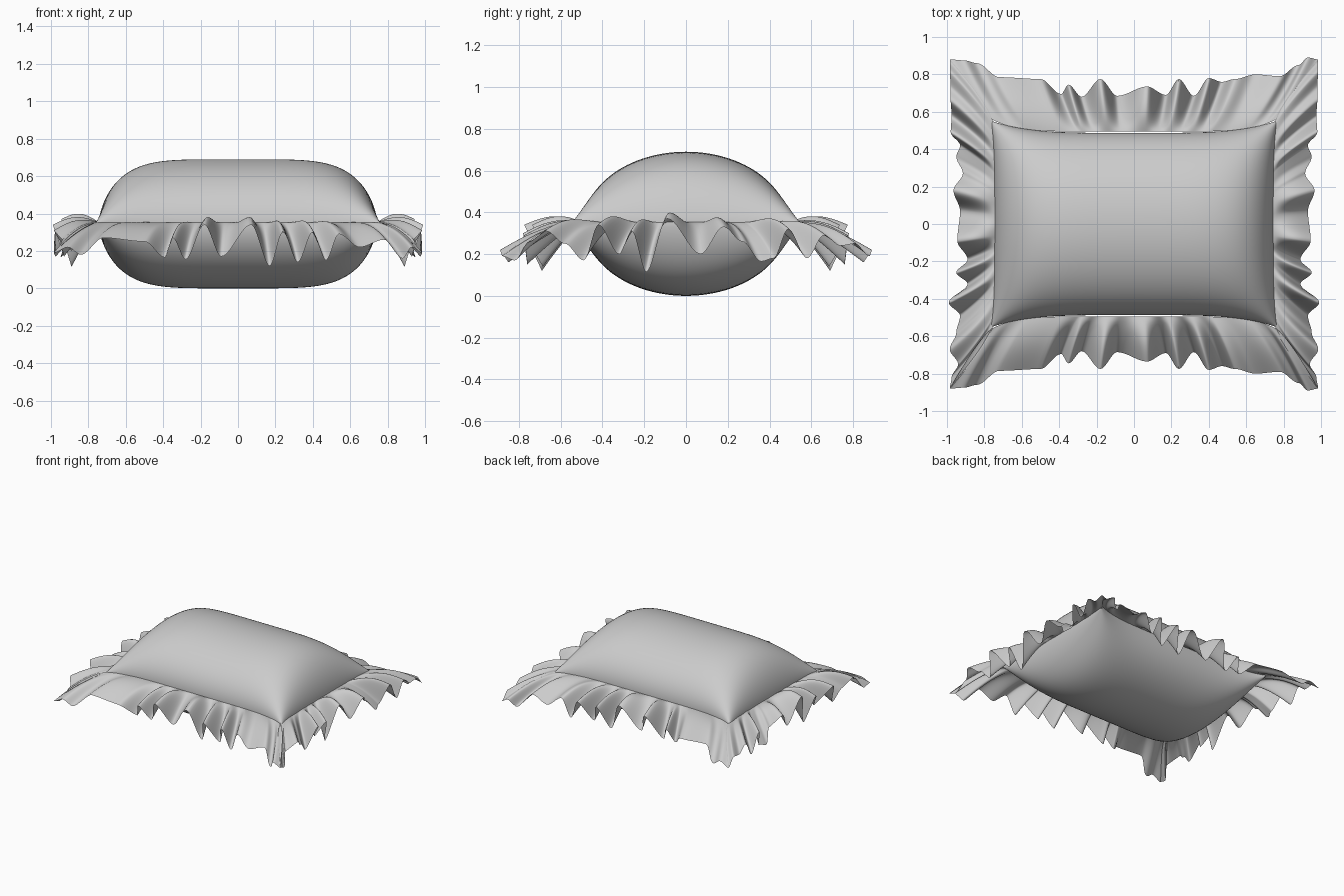
import bpy, bmesh, math

if "Cube" in bpy.data.objects:
    bpy.data.objects.remove(bpy.data.objects["Cube"])

SEAM = 0.35


def finish(name, bm, angle=60):
    bmesh.ops.remove_doubles(bm, verts=bm.verts, dist=1e-5)
    bmesh.ops.recalc_face_normals(bm, faces=bm.faces)
    me = bpy.data.meshes.new(name)
    bm.to_mesh(me)
    bm.free()
    ob = bpy.data.objects.new(name, me)
    bpy.context.collection.objects.link(ob)
    bpy.ops.object.select_all(action='DESELECT')
    bpy.context.view_layer.objects.active = ob
    ob.select_set(True)
    bpy.ops.object.shade_smooth_by_angle(angle=math.radians(angle))
    return ob


def add_grid(bm, rows):
    vs = [[bm.verts.new(p) for p in r] for r in rows]
    for a, b in zip(vs, vs[1:]):
        for i in range(len(a) - 1):
            bm.faces.new((a[i], a[i + 1], b[i + 1], b[i]))


# Cushion: two puffed sheets sharing a pinched rectangular seam
def cushion_point(u, v, side):
    f = max(0, 1 - abs(u) ** 5) ** 0.62
    g = max(0, 1 - v * v) ** 0.5
    x = u * (0.745 + 0.02 * v ** 4)
    y = v * (0.487 + 0.065 * u ** 4)
    return (x, y, SEAM - 0.005 + side * 0.345 * f * g)


N = 56
params = [math.sin((i / N - 0.5) * math.pi) for i in range(N + 1)]
bm = bmesh.new()
for side in (1, -1):
    add_grid(bm, [[cushion_point(u, v, side) for u in params] for v in params])
finish("cushion", bm, 80)

# Ruffle hems: (position along the edge, outward reach, hem height)
LONG = [(-.985, .88, .19), (-.91, .875, .22), (-.84, .86, .18), (-.72, .785, .27),
        (-.50, .775, .25), (-.39, .695, .165), (-.35, .745, .27), (-.28, .68, .155),
        (-.18, .775, .34), (-.09, .685, .17), (.07, .735, .34), (.17, .69, .12),
        (.24, .775, .30), (.32, .685, .14), (.40, .78, .30), (.47, .76, .15),
        (.54, .775, .29), (.65, .80, .22), (.78, .79, .26), (.88, .85, .16),
        (.93, .89, .22), (.985, .88, .19)]
SHORT = [(-.88, .985, .19), (-.82, .975, .17), (-.75, .94, .26), (-.67, .985, .31),
         (-.58, .95, .25), (-.49, .93, .17), (-.42, .99, .34), (-.32, .89, .20),
         (-.26, .95, .31), (-.19, .89, .115), (-.09, .945, .37), (.07, .93, .20),
         (.18, .965, .33), (.27, .915, .26), (.36, .95, .165), (.42, .93, .18),
         (.49, .98, .32), (.58, .975, .18), (.66, .98, .29), (.74, .98, .24),
         (.81, .985, .25), (.88, .985, .19)]


def hem(keys, steps=10):
    pts = []
    for a, b in zip(keys, keys[1:]):
        for i in range(steps):
            t = i / steps
            s = t * t * (3 - 2 * t)
            pts.append((a[0] + (b[0] - a[0]) * t,
                        a[1] + (b[1] - a[1]) * s, a[2] + (b[2] - a[2]) * s))
    return pts + [keys[-1]]


def ruffle(name, keys, inner_len, inner_out, flare, place):
    outer_len = keys[-1][0]
    rows = []
    for j in range(15):
        t = j / 14
        row = []
        for s, o, z in hem(keys):
            u = s / outer_len
            si = u * inner_len
            oi = inner_out + flare * abs(u) ** 6
            arch = 0.035 * max(0, (z - 0.1) / 0.25) * math.sin(math.pi * t)
            row.append(place(si + (s - si) * t ** 0.8, oi + (o - oi) * t,
                             SEAM + 0.003 + (z - SEAM - 0.003) * t ** 1.15 + arch))
        rows.append(row)
    bm = bmesh.new()
    add_grid(bm, rows)
    finish(name, bm, 70)


# Opposite ruffles are mirror copies
for name, d in (("front_ruffle", -1), ("back_ruffle", 1)):
    ruffle(name, LONG, 0.757, 0.494, 0.063, lambda s, o, z, d=d: (s, d * o, z))
for name, d in (("left_ruffle", -1), ("right_ruffle", 1)):
    ruffle(name, SHORT, 0.557, 0.743, 0.014, lambda s, o, z, d=d: (d * o, s, z))
